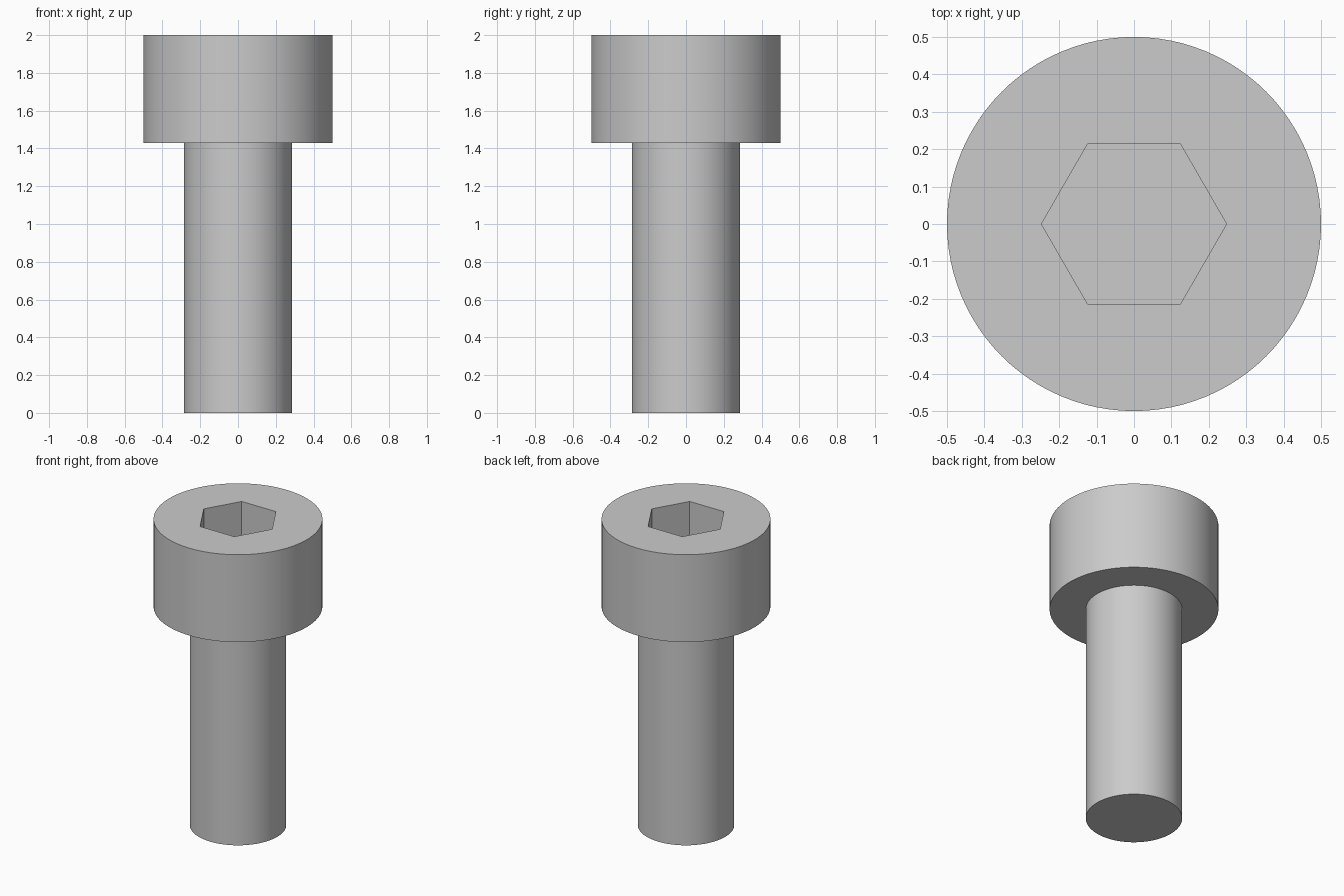
import bpy, bmesh, math

if "Cube" in bpy.data.objects:
    bpy.data.objects.remove(bpy.data.objects["Cube"])

SIDES = 96
HEAD_R, SHANK_R = 0.5, 0.2857
HEAD_Z, TOP_Z = 1.4286, 2.0
SOCKET_R, SOCKET_DEPTH = 0.2474, 0.286


def loft(name, rings, sides):
    """Closed solid through a stack of (radius, z) rings."""
    bm = bmesh.new()
    loops = [[bm.verts.new((r * math.cos(2 * math.pi * i / sides),
                            r * math.sin(2 * math.pi * i / sides), z))
              for i in range(sides)] for r, z in rings]
    for a, b in zip(loops, loops[1:]):
        for i in range(sides):
            j = (i + 1) % sides
            bm.faces.new((a[i], a[j], b[j], b[i]))
    bm.faces.new(loops[0][::-1])
    bm.faces.new(loops[-1])
    mesh = bpy.data.meshes.new(name)
    bm.to_mesh(mesh)
    bm.free()
    obj = bpy.data.objects.new(name, mesh)
    bpy.context.collection.objects.link(obj)
    return obj


# Shank and cylindrical head as one stepped solid
bolt = loft("socket_head_bolt", [(SHANK_R, 0), (SHANK_R, HEAD_Z),
                                 (HEAD_R, HEAD_Z), (HEAD_R, TOP_Z)], SIDES)

# Hexagonal drive socket, corners pointing along x
cutter = loft("hex_socket_cutter", [(SOCKET_R, TOP_Z - SOCKET_DEPTH),
                                    (SOCKET_R, TOP_Z + 0.2)], 6)
cut = bolt.modifiers.new("hex_socket", 'BOOLEAN')
cut.operation = 'DIFFERENCE'
cut.solver = 'EXACT'
cut.object = cutter

bpy.ops.object.select_all(action='DESELECT')
bolt.select_set(True)
bpy.context.view_layer.objects.active = bolt
bpy.ops.object.modifier_apply(modifier=cut.name)
bpy.data.objects.remove(cutter)

# Smooth round walls, crisp rims and hex corners
bpy.ops.object.shade_smooth_by_angle(angle=math.radians(30))
